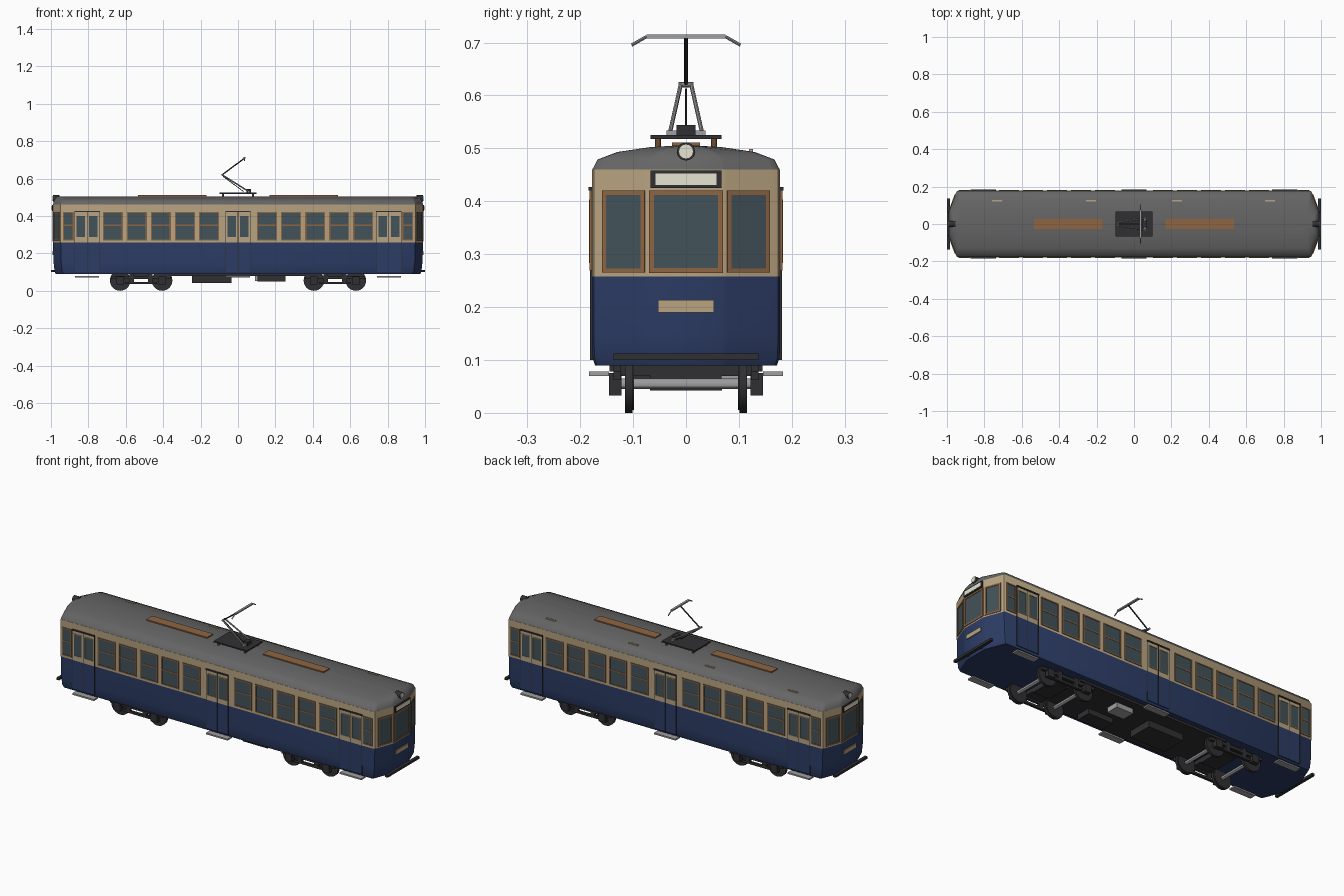
import bpy, bmesh, math
from mathutils import Matrix, Vector

if "Cube" in bpy.data.objects:
    bpy.data.objects.remove(bpy.data.objects["Cube"])

COL = {
    "blue": (0.025, 0.045, 0.13), "cream": (0.48, 0.37, 0.22), "roof": (0.13, 0.13, 0.13),
    "dark": (0.03, 0.03, 0.033), "brown": (0.27, 0.13, 0.055), "glass": (0.055, 0.085, 0.1),
    "steel": (0.35, 0.35, 0.36), "lamp": (0.8, 0.78, 0.65),
}
MATS = {}
for n, c in COL.items():
    MATS[n] = bpy.data.materials.new(n)
    MATS[n].diffuse_color = (*c, 1)


class Part:
    """Collects primitives into one named object."""
    def __init__(self, name, mat):
        self.name, self.mat, self.bm = name, mat, bmesh.new()

    def box(self, x0, x1, y0, y1, z0, z1, frame=Matrix()):
        m = Matrix.Translation(((x0 + x1) / 2, (y0 + y1) / 2, (z0 + z1) / 2))
        s = Matrix.Diagonal((x1 - x0, y1 - y0, z1 - z0, 1))
        bmesh.ops.create_cube(self.bm, size=1, matrix=frame @ m @ s)

    def rod(self, a, b, r, seg=8):
        a, b = Vector(a), Vector(b)
        rot = (b - a).to_track_quat('Z', 'Y').to_matrix().to_4x4()
        bmesh.ops.create_cone(self.bm, cap_ends=True, segments=seg, radius1=r, radius2=r,
                              depth=(b - a).length, matrix=Matrix.Translation((a + b) / 2) @ rot)

    def loft(self, rings):
        vs = [[self.bm.verts.new(p) for p in r] for r in rings]
        n = len(vs[0])
        for lo, hi in zip(vs, vs[1:]):
            for i in range(n):
                j = (i + 1) % n
                self.bm.faces.new((lo[i], lo[j], hi[j], hi[i]))
        self.bm.faces.new(vs[0][::-1])
        self.bm.faces.new(vs[-1])

    def done(self, angle=30):
        bmesh.ops.recalc_face_normals(self.bm, faces=self.bm.faces)
        me = bpy.data.meshes.new(self.name)
        self.bm.to_mesh(me)
        self.bm.free()
        me.materials.append(MATS[self.mat])
        ob = bpy.data.objects.new(self.name, me)
        bpy.context.collection.objects.link(ob)
        bpy.ops.object.select_all(action='DESELECT')
        ob.select_set(True)
        bpy.context.view_layer.objects.active = ob
        bpy.ops.object.shade_smooth_by_angle(angle=math.radians(angle))


W = 0.178
QUARTER = [(0.94, W), (0.948, 0.174), (0.953, 0.163), (0.985, 0.078), (0.989, 0.068)]


def ring(z, dx=0.0, w=W):
    q = [(x - dx, y * w / W) for x, y in QUARTER]
    pts = q + [(x, -y) for x, y in q[::-1]]
    pts += [(-x, -y) for x, y in q] + [(-x, y) for x, y in q[::-1]]
    return [(x, y, z) for x, y in pts]


# Body shell: lower, upper, domed roof
p = Part("lower_body", "blue")
p.loft([ring(0.09, 0.014, 0.172), ring(0.105, 0.008, 0.177), ring(0.15, 0.003), ring(0.258)])
p.done()
p = Part("upper_body", "cream")
p.loft([ring(0.258), ring(0.46)])
p.done()
p = Part("roof", "roof")
p.loft([ring(0.46, 0, 0.177), ring(0.479, 0.004, 0.167), ring(0.493, 0.012, 0.13),
        ring(0.502, 0.02, 0.07), ring(0.505, 0.03, 0.025)])
p.done(40)

frames, glass = Part("window_frames", "brown"), Part("window_glass", "glass")


def window(x, y, ang, w, z0, z1, t=0.006, bar=False, rim=frames):
    """Frame and pane on a wall; local x points outward."""
    m = Matrix.Translation((x, y, 0)) @ Matrix.Rotation(ang, 4, 'Z')
    h = w / 2
    glass.box(-0.004, 0.0015, -h, h, z0, z1, m)
    for s in (-1, 1):
        rim.box(-0.004, 0.004, s * h - t / 2, s * h + t / 2, z0 - t / 2, z1 + t / 2, m)
    for z in (z0, z1):
        rim.box(-0.004, 0.004, -h, h, z - t / 2, z + t / 2, m)
    if bar:
        rim.box(-0.004, 0.003, -h, h, 0.347, 0.353, m)


door_top, door_low = Part("door_upper_panels", "cream"), Part("door_lower_panels", "blue")
seams, steps = Part("door_seams", "dark"), Part("door_steps", "steel")
for s in (-1, 1):
    ang = s * math.pi / 2
    # Side windows
    for e in (-1, 1):
        for i in range(5):
            window(e * (0.155 + 0.1285 * i), s * W, ang, 0.1, 0.272, 0.418, bar=True)
        window(e * 0.907, s * W, ang, 0.052, 0.272, 0.418, bar=True)
    # Doors with twin leaves, rail and step
    for x in (-0.807, 0, 0.807):
        m = Matrix.Translation((x, s * W, 0)) @ Matrix.Rotation(ang, 4, 'Z')
        door_top.box(-0.004, 0.002, -0.065, 0.065, 0.258, 0.42, m)
        door_low.box(-0.006, 0.002, -0.065, 0.065, 0.1, 0.258, m)
        for c in (-0.066, 0, 0.066):
            seams.box(-0.006, 0.003, c - 0.0015, c + 0.0015, 0.1, 0.422, m)
        seams.box(-0.004, 0.006, -0.068, 0.068, 0.42, 0.427, m)
        for c in (-0.033, 0.033):
            window(x + c, s * (W + 0.0015), ang, 0.048, 0.285, 0.402, t=0.003, rim=door_top)
        steps.box(-0.032, 0.005, -0.065, 0.065, 0.07, 0.078, m)

plates, signs, lamps = Part("end_plates", "cream"), Part("sign_boxes", "dark"), Part("headlight_lenses", "lamp")
panes, bumpers, shells = Part("sign_panes", "lamp"), Part("bumpers", "dark"), Part("headlight_shells", "dark")
for e in (-1, 1):
    base = 0 if e > 0 else math.pi
    m = Matrix.Rotation(base, 4, 'Z')
    # End windows: flat centre and two angled sides
    window(e * 0.989, 0, base, 0.13, 0.269, 0.416, t=0.009)
    for s in (-1, 1):
        a = math.atan2(0.032 * s, 0.085 * e)
        window(e * 0.9695, s * 0.1175, a, 0.078, 0.269, 0.416, t=0.008)
    # Destination sign, plate, bumper, headlight
    signs.box(0.97, 0.995, -0.067, 0.067, 0.425, 0.458, m)
    panes.box(0.99, 0.9965, -0.058, 0.058, 0.431, 0.452, m)
    plates.box(0.975, 0.992, -0.053, 0.053, 0.19, 0.213, m)
    bumpers.box(0.984, 1.0, -0.137, 0.137, 0.1, 0.112, m)
    for s in (-1, 1):
        bumpers.box(0.94, 0.99, s * 0.05 - 0.008, s * 0.05 + 0.008, 0.1, 0.111, m)
    shells.rod((e * 0.955, 0, 0.494), (e * 0.989, 0, 0.494), 0.017, 20)
    lamps.rod((e * 0.985, 0, 0.494), (e * 0.992, 0, 0.494), 0.014, 20)
for q in (frames, glass, door_top, door_low, seams, steps, plates, signs, lamps, panes, bumpers, shells):
    q.done()

# Roof boards, small roof strips
p = Part("roof_boards", "brown")
for e in (-1, 1):
    p.box(*sorted((e * 0.168, e * 0.535)), -0.026, 0.026, 0.5, 0.511)
p.done()
p = Part("roof_strips", "cream")
for x in (-0.733, -0.23, 0.23, 0.728):
    p.box(x - 0.027, x + 0.027, 0.119, 0.127, 0.488, 0.499)
p.done()

# Current collector: base on insulators, folded arms, head with horns
p = Part("collector_insulators", "brown")
for x in (-0.08, 0.08):
    for y in (-0.053, 0.053):
        p.rod((x, y, 0.495), (x, y, 0.52), 0.006, 10)
p.done()
p = Part("collector_base", "dark")
p.box(-0.1, 0.1, -0.067, 0.067, 0.518, 0.525)
p.box(0.045, 0.07, -0.018, 0.018, 0.525, 0.544)
p.done()
p = Part("collector_arms", "steel")
p.box(0.05, 0.064, -0.037, 0.037, 0.525, 0.534)
for s in (-1, 1):
    p.rod((0.057, s * 0.03, 0.531), (-0.085, s * 0.01, 0.62), 0.004)
p.rod((-0.085, -0.014, 0.62), (-0.085, 0.014, 0.62), 0.005)
p.box(0.029, 0.041, -0.075, 0.075, 0.708, 0.715)
for s in (-1, 1):
    p.rod((0.035, s * 0.075, 0.711), (0.035, s * 0.103, 0.695), 0.003)
p.done()
p = Part("collector_upper_arm", "dark")
p.rod((-0.085, 0, 0.62), (0.035, 0, 0.709), 0.0035)
p.rod((0.03, 0, 0.53), (-0.08, 0, 0.612), 0.002)
p.done()

# Underframe and equipment
p = Part("underframe", "dark")
p.box(-0.45, 0.45, -0.145, 0.145, 0.078, 0.095)
p.box(-0.245, -0.035, -0.068, 0.068, 0.042, 0.08)
p.box(0.105, 0.255, -0.11, -0.03, 0.05, 0.08)
p.done()
p = Part("equipment_box", "steel")
p.box(0.09, 0.19, 0.03, 0.1, 0.052, 0.08)
p.done()

# Two bogies
wheels, bogies, axles = Part("wheels", "dark"), Part("bogie_frames", "dark"), Part("axles", "steel")
for e in (-1, 1):
    c = e * 0.518
    bogies.box(c - 0.05, c + 0.05, -0.125, 0.125, 0.07, 0.092)
    bogies.box(c - 0.05, c + 0.05, -0.067, 0.067, 0.064, 0.08)
    for s in (-1, 1):
        y0, y1 = sorted((s * 0.123, s * 0.137))
        bogies.box(c - 0.16, c + 0.16, y0, y1, 0.062, 0.078)
        bogies.box(c - 0.085, c + 0.085, y0, y1, 0.035, 0.047)
        for k in (-0.05, 0.05):
            bogies.box(c + k - 0.012, c + k + 0.012, y0, y1, 0.035, 0.09)
    for k in (-0.112, 0.112):
        x = c + k
        axles.rod((x, -0.13, 0.055), (x, 0.13, 0.055), 0.01, 12)
        for s in (-1, 1):
            wheels.rod((x, s * 0.101, 0.055), (x, s * 0.115, 0.055), 0.055, 28)
            wheels.rod((x, s * 0.098, 0.055), (x, s * 0.104, 0.055), 0.05, 28)
            bogies.box(x - 0.02, x + 0.02, *sorted((s * 0.122, s * 0.146)), 0.033, 0.075)
for q in (wheels, bogies, axles):
    q.done()

for m in bpy.data.materials:
    if m.users and not m.is_grease_pencil:
        m.use_nodes = True
        m.node_tree.nodes["Principled BSDF"].inputs["Base Color"].default_value = m.diffuse_color
